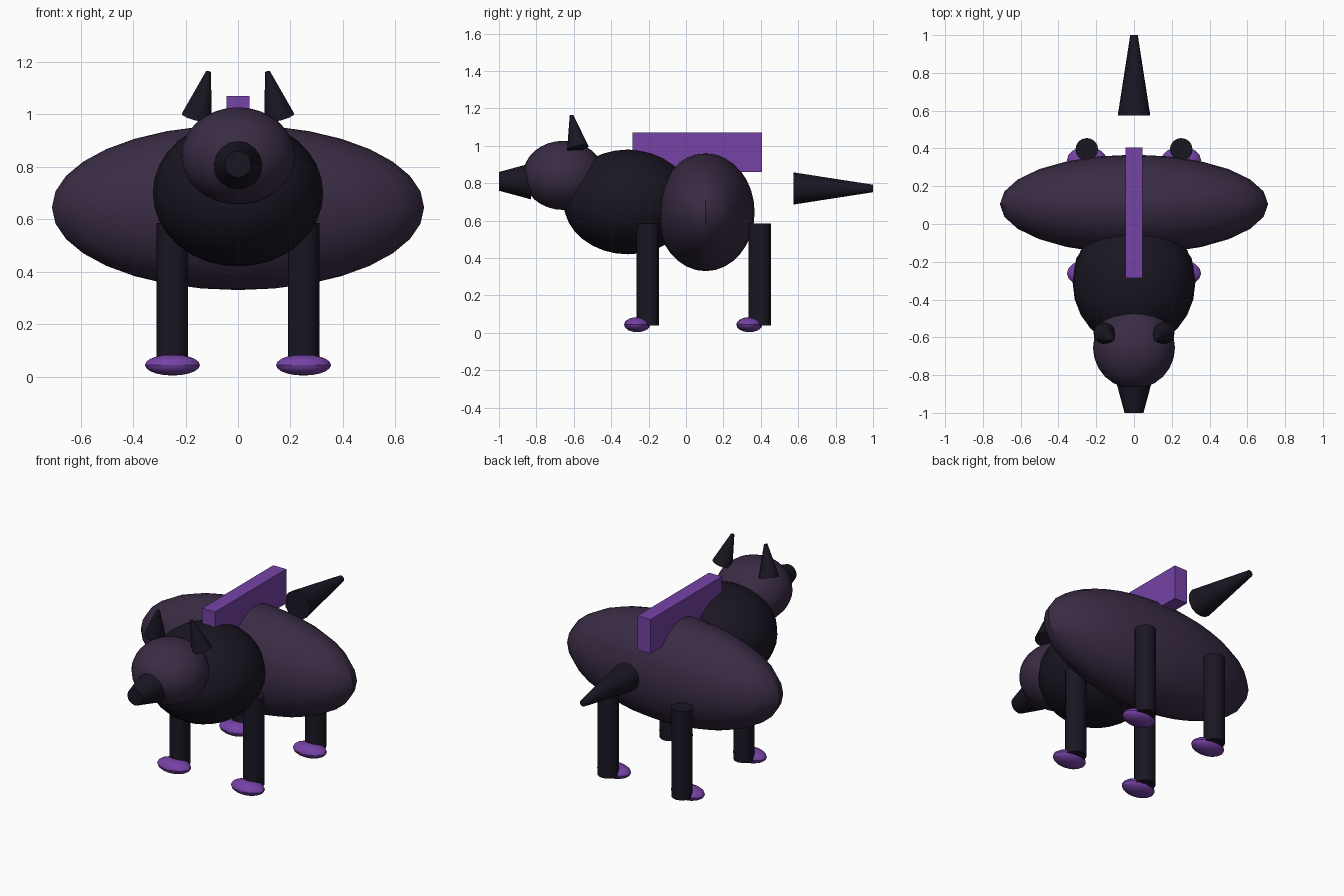
import bpy
from mathutils import Vector

if "Cube" in bpy.data.objects:
    bpy.data.objects.remove(bpy.data.objects["Cube"])


def material(name, color):
    m = bpy.data.materials.new(name)
    m.diffuse_color = (*color, 1)
    m.use_nodes = True
    m.node_tree.nodes["Principled BSDF"].inputs["Base Color"].default_value = m.diffuse_color
    return m


FUR = material("fur", (0.042, 0.025, 0.058))
DARK = material("dark_fur", (0.010, 0.008, 0.016))
PURPLE = material("purple", (0.18, 0.055, 0.38))


def finish(name, mat, smooth=True):
    o = bpy.context.object
    o.name = name
    o.data.materials.append(mat)
    if smooth:
        bpy.ops.object.shade_smooth_by_angle()
    return o


def ellipsoid(name, center, radii, mat, seg=24, rings=16):
    bpy.ops.mesh.primitive_uv_sphere_add(segments=seg, ring_count=rings, radius=1, location=center)
    bpy.context.object.scale = radii
    bpy.ops.object.transform_apply(location=False, rotation=False, scale=True)
    return finish(name, mat)


def taper(name, start, end, r1, r2, mat, sides=16):
    a, b = Vector(start), Vector(end)
    bpy.ops.mesh.primitive_cone_add(vertices=sides, radius1=r1, radius2=r2,
                                    depth=(b - a).length, location=(a + b) / 2,
                                    rotation=(b - a).to_track_quat('Z', 'Y').to_euler())
    return finish(name, mat)


# Body, chest and head
ellipsoid("body", (0, 0.105, 0.645), (0.71, 0.262, 0.315), FUR)
ellipsoid("chest", (0, -0.31, 0.70), (0.325, 0.345, 0.28), DARK)
ellipsoid("head", (0, -0.655, 0.842), (0.217, 0.217, 0.185), FUR)

# Snout and tail
taper("snout", (0, -0.83, 0.81), (0, -1.0, 0.81), 0.096, 0.05, DARK)
taper("tail", (0, 0.575, 0.772), (0, 1.0, 0.772), 0.086, 0.02, DARK)

# Ridge along the back
bpy.ops.mesh.primitive_cube_add(size=1, location=(0, 0.06, 0.965))
bpy.context.object.scale = (0.088, 0.69, 0.21)
bpy.ops.object.transform_apply(location=False, rotation=False, scale=True)
finish("back_ridge", PURPLE, smooth=False)

# Ears, legs and paws on both sides
for side, s in (("left", 1), ("right", -1)):
    taper(f"{side}_ear", (s * 0.158, -0.578, 0.987), (s * 0.112, -0.612, 1.163),
          0.059, 0.01, DARK, 12)
    for place, y in (("front", -0.205), ("back", 0.395)):
        taper(f"{place}_{side}_leg", (s * 0.25, y, 0.04), (s * 0.25, y, 0.585), 0.06, 0.06, DARK)
        ellipsoid(f"{place}_{side}_paw", (s * 0.25, y - 0.056, 0.044), (0.105, 0.07, 0.04),
                  PURPLE, 16, 10)
